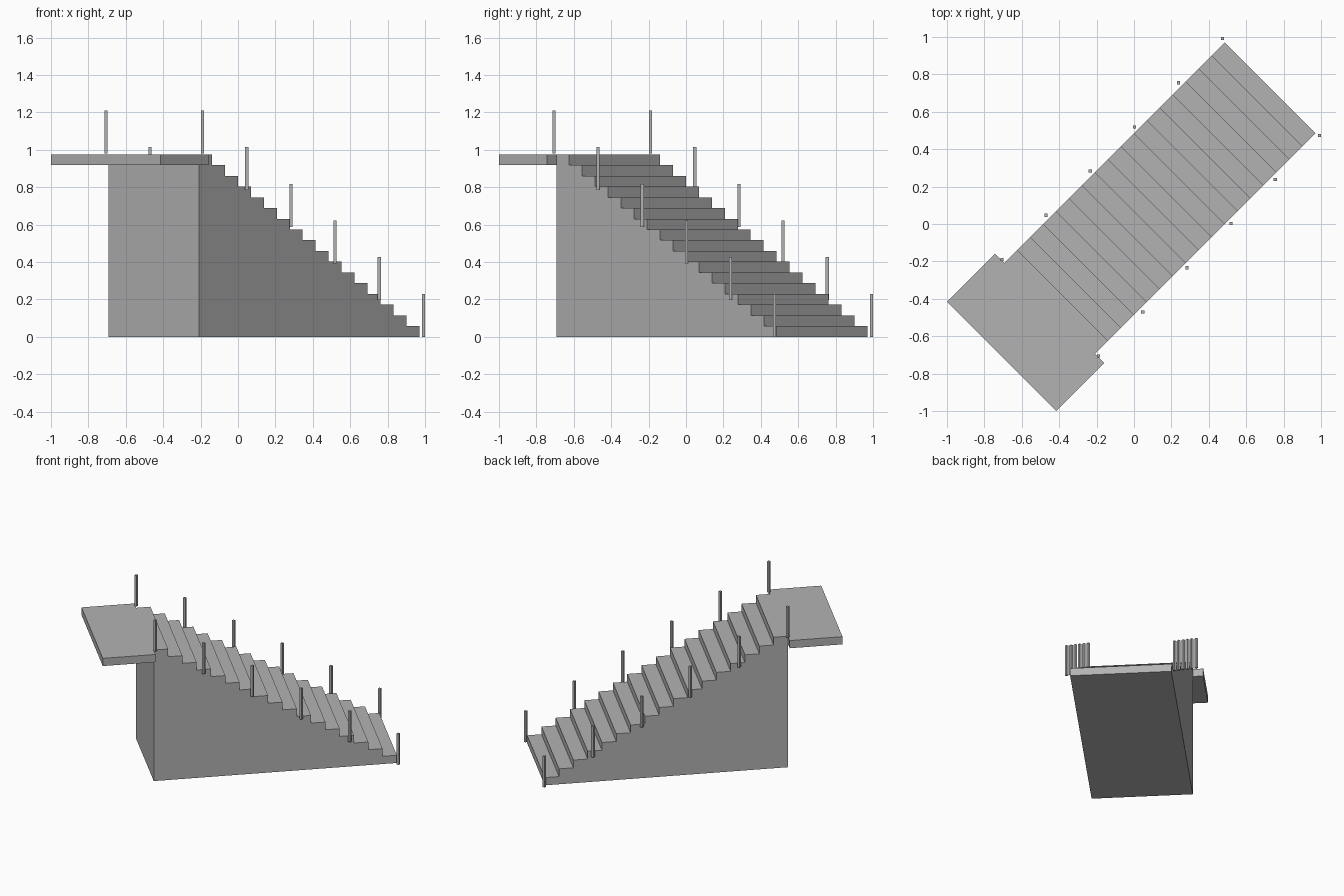
import bpy, bmesh, math
from mathutils import Matrix

if "Cube" in bpy.data.objects:
    bpy.data.objects.remove(bpy.data.objects["Cube"])

TURN = Matrix.Rotation(math.radians(45), 4, 'Z')   # stairs run along the diagonal
STEPS, TOP = 17, 0.976
FOOT, HEAD = 1.029, -0.638                         # ends of the flight along its run
HALF_W = 0.343

grey = bpy.data.materials.new("concrete grey")
grey.diffuse_color = (0.45, 0.45, 0.45, 1)
grey.use_nodes = True
grey.node_tree.nodes["Principled BSDF"].inputs["Base Color"].default_value = grey.diffuse_color


def finish(name, bm):
    bmesh.ops.recalc_face_normals(bm, faces=bm.faces)
    mesh = bpy.data.meshes.new(name)
    bm.to_mesh(mesh)
    bm.free()
    mesh.materials.append(grey)
    obj = bpy.data.objects.new(name, mesh)
    bpy.context.collection.objects.link(obj)
    return obj


def box(name, center, size, turn=Matrix.Identity(4)):
    bm = bmesh.new()
    bmesh.ops.create_cube(bm, size=1, matrix=turn @ Matrix.Translation(center)
                          @ Matrix.Diagonal((*size, 1)))
    return finish(name, bm)


# solid flight of steps: stepped side profile extruded across the width
run, rise = (FOOT - HEAD) / STEPS, TOP / STEPS
profile = [(HEAD, 0), (FOOT, 0)]
for i in range(STEPS):
    u = FOOT - i * run
    profile += [(u, (i + 1) * rise), (u - run, (i + 1) * rise)]
bm = bmesh.new()
side = bm.faces.new([bm.verts.new((u, -HALF_W, z)) for u, z in profile])
ext = bmesh.ops.extrude_face_region(bm, geom=[side])
bmesh.ops.translate(bm, vec=(0, 2 * HALF_W, 0),
                    verts=[g for g in ext["geom"] if isinstance(g, bmesh.types.BMVert)])
bm.transform(TURN)
finish("stair_flight", bm)

# landing slab, wider than the flight
box("landing", ((HEAD - 1.0) / 2, 0, TOP - rise / 2), (HEAD + 1.0, 0.827, rise), TURN)

# railing posts, square to the world axes, on both sides
for i in range(6):
    a, b, z = 0.991 - 0.236 * i, 0.474 - 0.236 * i, 0.196 * i
    for label, x, y in (("right", a, b), ("left", b, a)):
        box(f"post_{label}_{i + 1}", (x, y, z + 0.115), (0.017, 0.017, 0.23))
